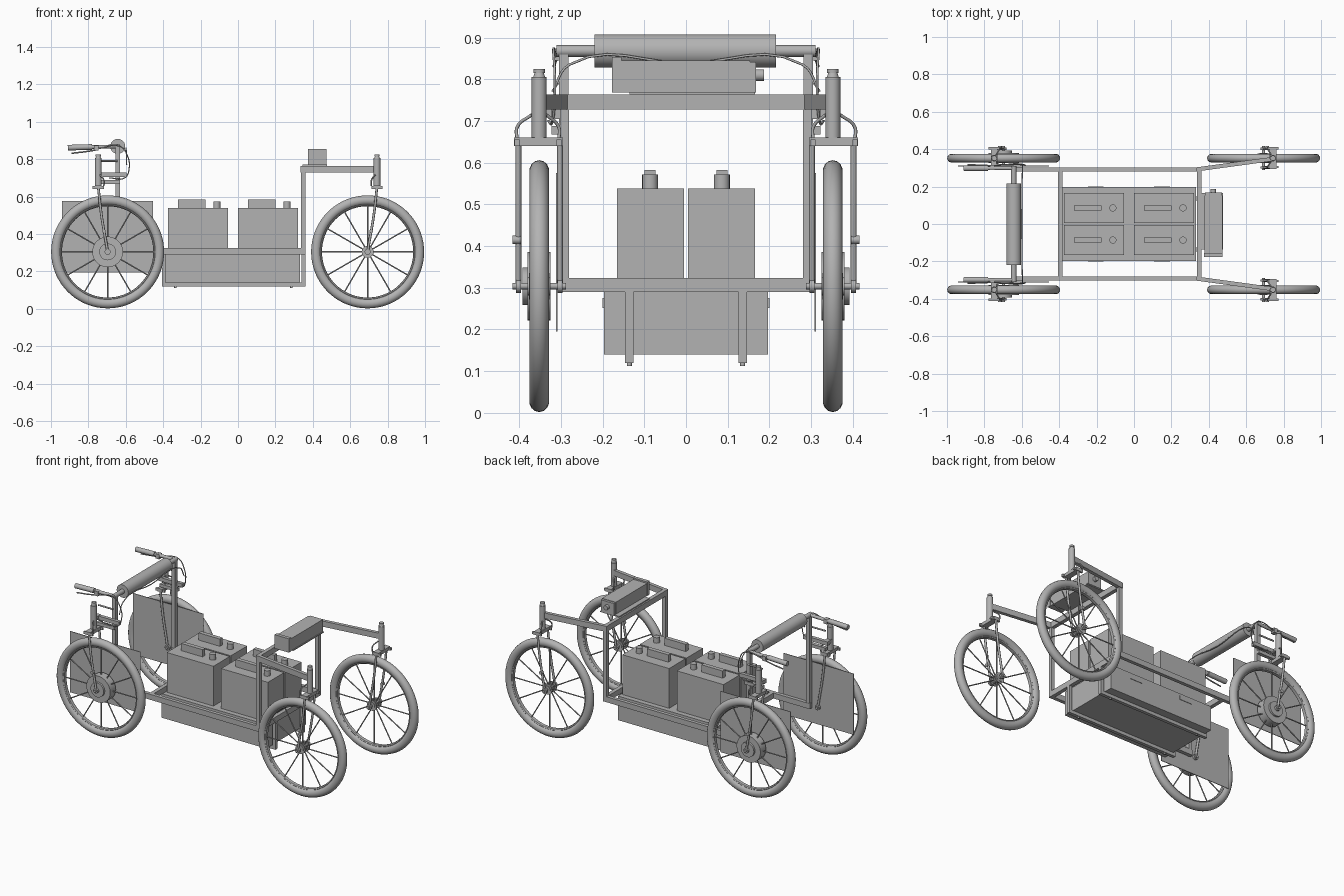
import bpy, bmesh, math
from mathutils import Vector

if "Cube" in bpy.data.objects:
    bpy.data.objects.remove(bpy.data.objects["Cube"])

GREY = (0.45, 0.45, 0.45, 1)
mat = bpy.data.materials.new("plain grey")
mat.use_nodes = True
mat.diffuse_color = GREY
mat.node_tree.nodes["Principled BSDF"].inputs["Base Color"].default_value = GREY


def finish(name, bm, smooth=False):
    me = bpy.data.meshes.new(name)
    bm.to_mesh(me)
    bm.free()
    me.materials.append(mat)
    ob = bpy.data.objects.new(name, me)
    bpy.context.collection.objects.link(ob)
    if smooth:
        bpy.ops.object.select_all(action='DESELECT')
        ob.select_set(True)
        bpy.context.view_layer.objects.active = ob
        bpy.ops.object.shade_smooth_by_angle(angle=math.radians(40))
    return ob


def box(name, x, y, z):
    """Box given by its (min, max) range on each axis."""
    bm = bmesh.new()
    bmesh.ops.create_cube(bm, size=1)
    for v in bm.verts:
        v.co = [(r[0] + r[1]) / 2 + c * (r[1] - r[0]) for r, c in zip((x, y, z), v.co)]
    return finish(name, bm)


def add_rod(bm, a, b, r, r2=None, sides=16):
    a, b = Vector(a), Vector(b)
    vs = bmesh.ops.create_cone(bm, cap_ends=True, segments=sides, radius1=r,
                               radius2=r if r2 is None else r2, depth=(b - a).length)["verts"]
    q = Vector((0, 0, 1)).rotation_difference(b - a)
    for v in vs:
        v.co = q @ v.co + (a + b) / 2


def rod(name, a, b, r, r2=None, sides=20):
    bm = bmesh.new()
    add_rod(bm, a, b, r, r2, sides)
    return finish(name, bm, True)


def tube(name, points, r):
    """Bent round tube through the points."""
    cu = bpy.data.curves.new(name, 'CURVE')
    cu.dimensions = '3D'
    cu.bevel_depth, cu.bevel_resolution, cu.resolution_u = r, 2, 6
    cu.use_fill_caps = True
    sp = cu.splines.new('BEZIER')
    sp.bezier_points.add(len(points) - 1)
    for p, co in zip(sp.bezier_points, points):
        p.co = co
        p.handle_left_type = p.handle_right_type = 'AUTO'
    cu.materials.append(mat)
    ob = bpy.data.objects.new(name, cu)
    bpy.context.collection.objects.link(ob)
    return ob


def ring(name, centre, radius, half_w, half_d, segs=72, sides=14):
    """Ring around the y axis with an elliptical section."""
    bm = bmesh.new()
    rows = []
    for i in range(segs):
        a = math.tau * i / segs
        row = []
        for j in range(sides):
            b = math.tau * j / sides
            d = radius + half_d * math.cos(b)
            row.append(bm.verts.new((centre[0] + d * math.cos(a), centre[1] + half_w * math.sin(b),
                                     centre[2] + d * math.sin(a))))
        rows.append(row)
    for i in range(segs):
        p, q = rows[i], rows[(i + 1) % segs]
        for j in range(sides):
            k = (j + 1) % sides
            bm.faces.new((p[j], p[k], q[k], q[j]))
    bmesh.ops.recalc_face_normals(bm, faces=bm.faces)
    finish(name, bm, True)


def span(s, a, b):
    """Range on the y axis, mirrored to side s."""
    return tuple(sorted((s * a, s * b)))


AXLE_Z, WHEEL_Y, POST_X = 0.304, 0.352, -0.643


def wheel(x, s, motor):
    c = (x, s * WHEEL_Y, AXLE_Z)
    ring("tire", c, 0.276, 0.024, 0.026)
    ring("rim", c, 0.252, 0.014, 0.008, sides=8)
    bm = bmesh.new()
    for i in range(12):
        a = math.tau * i / 12
        u = Vector((math.cos(a), 0, math.sin(a)))
        add_rod(bm, Vector(c) + u * 0.02, Vector(c) + u * 0.25, 0.0035, sides=8)
    finish("spokes", bm, True)
    rod("axle", (x, s * 0.288, AXLE_Z), (x, s * 0.416, AXLE_Z), 0.008)
    rod("hub", (x, s * 0.325, AXLE_Z), (x, s * 0.38, AXLE_Z), 0.022)
    for y in (0.327, 0.37):
        rod("hub_flange", (x, s * y, AXLE_Z), (x, s * (y + 0.007), AXLE_Z), 0.032)
    if motor:
        rod("hub_motor", (x, s * 0.325, AXLE_Z), (x, s * 0.38, AXLE_Z), 0.082, sides=40)
        rod("motor_cover", (x, s * 0.38, AXLE_Z), (x, s * 0.392, AXLE_Z), 0.045, sides=32)


def fork(x, s, d):
    """Fork with head tube; d is the direction of its lean."""
    hx = x + d * 0.05
    for y in (0.302, 0.402):
        tube("fork_leg", [(hx, s * y, 0.65), (x + d * 0.033, s * y, 0.5),
                          (x + d * 0.006, s * y, 0.34), (x, s * y, AXLE_Z)], 0.007)
        rod("leg_end", (x, s * (y - 0.006), AXLE_Z), (x, s * (y + 0.006), AXLE_Z), 0.016)
    rod("fork_knob", (x + d * 0.02, s * 0.396, 0.415), (x + d * 0.02, s * 0.416, 0.415), 0.01)
    box("fork_crown", (hx - 0.018, hx + 0.018), span(s, 0.295, 0.412), (0.64, 0.66))
    rod("head_tube", (hx, s * WHEEL_Y, 0.655), (hx, s * WHEEL_Y, 0.805), 0.018)
    rod("head_cap", (hx, s * WHEEL_Y, 0.803), (hx, s * WHEEL_Y, 0.818), 0.015, 0.01)
    rod("head_bolt", (hx, s * WHEEL_Y, 0.815), (hx, s * WHEEL_Y, 0.825), 0.014)
    # brake arms beside the head
    for y, e in ((0.405, 0.37), (0.305, 0.335)):
        tube("brake_arm", [(hx - d * 0.03, s * y, 0.655), (hx - d * 0.03, s * y, 0.685),
                           (hx - d * 0.01, s * e, 0.715)], 0.004)
        box("brake_shoe", (hx - 0.03, hx + 0.03), span(s, y - 0.006, y + 0.006), (0.64, 0.656))


for s in (-1, 1):
    for x, d in ((-0.697, -1), (0.693, 1)):
        wheel(x, s, d < 0)
        fork(x, s, d)

    # lower frame and end posts
    box("side_rail", (-0.658, 0.36), span(s, 0.28, 0.302), (0.29, 0.324))
    box("front_post", (0.336, 0.36), span(s, 0.28, 0.302), (0.29, 0.73))
    box("steering_post", (POST_X - 0.012, POST_X + 0.012), span(s, 0.282, 0.304), (0.29, 0.86))
    arm = box("front_arm", (0.335, 0.745), span(s, 0.281, 0.303), (0.728, 0.763))
    for v in arm.data.vertices:
        v.co.y += s * 0.056 * (v.co.x - 0.335) / 0.41

    # steering brackets
    box("lower_bracket", (-0.75, -0.63), span(s, 0.3, 0.322), (0.668, 0.688))
    box("upper_bracket", (-0.765, -0.595), span(s, 0.3, 0.322), (0.705, 0.728))
    box("head_bracket", (-0.765, -0.735), span(s, 0.3, 0.35), (0.71, 0.73))
    rod("link_rod", (-0.745, s * 0.31, 0.79), (-0.645, s * 0.31, 0.79), 0.005)

    # wheel guard plates
    box("guard_plate", (-0.94, -0.455), span(s, 0.308, 0.312), (0.195, 0.575))

    # handles with brake levers and cables
    rod("handle_bar", (POST_X, s * 0.298, 0.868), (-0.8, s * 0.298, 0.864), 0.01)
    rod("handle_grip", (-0.78, s * 0.298, 0.865), (-0.91, s * 0.298, 0.861), 0.015)
    box("lever_clamp", (-0.77, -0.745), span(s, 0.288, 0.316), (0.845, 0.874))
    tube("brake_lever", [(-0.755, s * 0.31, 0.85), (-0.8, s * 0.314, 0.842),
                         (-0.89, s * 0.316, 0.831)], 0.004)
    tube("brake_cable", [(-0.75, s * 0.312, 0.855), (-0.63, s * 0.318, 0.868),
                         (-0.592, s * 0.315, 0.82), (-0.582, s * 0.315, 0.75),
                         (-0.605, s * 0.32, 0.7), (-0.69, s * 0.33, 0.7)], 0.003)

    # cradle under the lower box
    box("cradle_bar", (-0.405, 0.36), span(s, 0.126, 0.146), (0.12, 0.14))
    for x in (-0.405, 0.34):
        box("cradle_hanger", (x, x + 0.02), span(s, 0.126, 0.146), (0.12, 0.292))
    for x in (-0.335, 0.285):
        rod("cradle_bolt", (x, s * 0.136, 0.112), (x, s * 0.136, 0.122), 0.006)

    # lower box hand holds
    for x in (-0.205, 0.15):
        box("hand_hold", (x - 0.042, x + 0.042), span(s, 0.195, 0.2), (0.252, 0.276))

    # batteries with handle and cap
    for x in (-0.375, 0):
        box("battery", (x, x + 0.322), span(s, 0.005, 0.166), (0.29, 0.538))
        box("battery_handle", (x + 0.053, x + 0.2), span(s, 0.073, 0.099), (0.538, 0.583))
        rod("battery_cap", (x + 0.262, s * 0.086, 0.538), (x + 0.262, s * 0.086, 0.572), 0.019)

# cross members
for x in (-0.407, 0.336):
    box("cross_rail", (x, x + 0.024), (-0.302, 0.302), (0.29, 0.324))
box("front_cross_beam", (0.336, 0.36), (-0.302, 0.302), (0.728, 0.763))

# lower box
box("lower_box", (-0.39, 0.332), (-0.197, 0.197), (0.14, 0.29))

# padded push bar with its cable
rod("push_bar", (POST_X, -0.31, 0.868), (POST_X, 0.31, 0.868), 0.014)
rod("push_bar_pad", (POST_X, -0.219, 0.868), (POST_X, 0.216, 0.868), 0.04, sides=40)
tube("cross_cable", [(-0.595, -0.32, 0.77), (-0.597, -0.28, 0.835), (-0.6, 0, 0.838),
                     (-0.597, 0.28, 0.835), (-0.595, 0.32, 0.77)], 0.003)

# control box on the front beam
box("control_base", (0.345, 0.476), (-0.135, 0.165), (0.763, 0.77))
box("control_box", (0.377, 0.472), (-0.155, 0.153), (0.768, 0.845))
box("control_end_plate", (0.375, 0.474), (-0.177, -0.155), (0.768, 0.854))
box("control_terminal", (0.38, 0.47), (0.153, 0.168), (0.768, 0.842))
rod("control_plug", (0.424, 0.165, 0.81), (0.424, 0.187, 0.81), 0.014)
